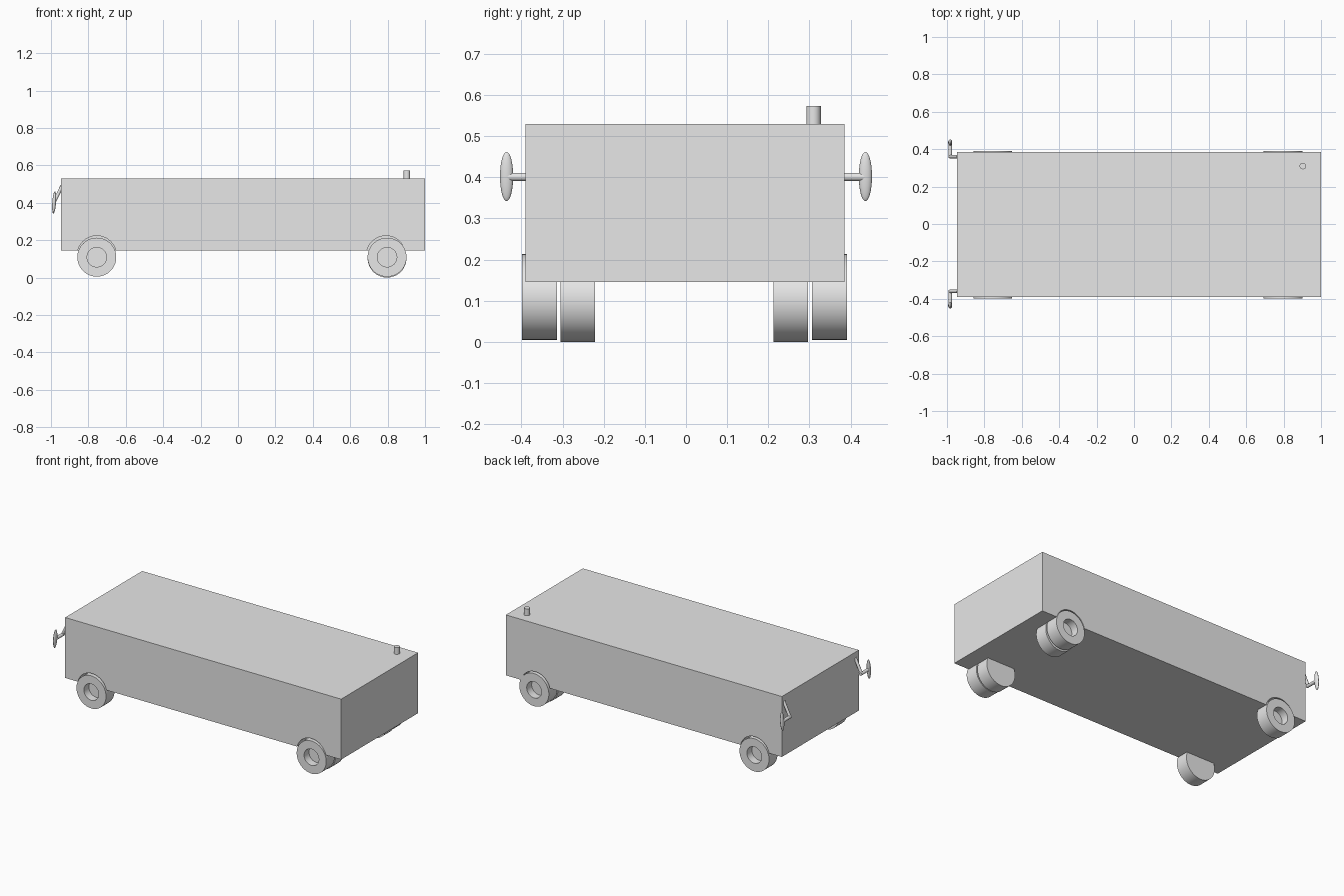
import bpy, bmesh, math
from mathutils import Vector, Matrix

if "Cube" in bpy.data.objects:
    bpy.data.objects.remove(bpy.data.objects["Cube"])

grey = bpy.data.materials.new("plain grey")
grey.diffuse_color = (0.8, 0.8, 0.8, 1)
grey.use_nodes = True
grey.node_tree.nodes["Principled BSDF"].inputs["Base Color"].default_value = grey.diffuse_color


def finish(bm, name, smooth=True):
    bmesh.ops.recalc_face_normals(bm, faces=bm.faces[:])
    mesh = bpy.data.meshes.new(name)
    bm.to_mesh(mesh)
    bm.free()
    mesh.materials.append(grey)
    ob = bpy.data.objects.new(name, mesh)
    bpy.context.collection.objects.link(ob)
    if smooth:
        bpy.ops.object.select_all(action='DESELECT')
        ob.select_set(True)
        bpy.context.view_layer.objects.active = ob
        bpy.ops.object.shade_smooth_by_angle(angle=math.radians(35))
    return ob


def add_rod(bm, a, b, r, seg=48):
    a, b = Vector(a), Vector(b)
    turn = (b - a).to_track_quat('Z', 'Y').to_matrix().to_4x4()
    return bmesh.ops.create_cone(bm, cap_ends=True, segments=seg, radius1=r, radius2=r,
                                 depth=(b - a).length,
                                 matrix=Matrix.Translation((a + b) / 2) @ turn)


def rod(name, a, b, r, seg=48):
    bm = bmesh.new()
    add_rod(bm, a, b, r, seg)
    return finish(bm, name)


# Wheel: flat inner face, round recess in the outer face
def wheel(name, x, y_in, y_out, z, r=0.104, hub=0.052, depth=0.05, seg=64):
    s = 1 if y_out > y_in else -1
    profile = [(0, y_in), (r, y_in), (r, y_out), (hub, y_out),
               (hub, y_out - s * depth), (0, y_out - s * depth)]
    bm = bmesh.new()
    verts = [bm.verts.new((x + p, y, z)) for p, y in profile]
    edges = [bm.edges.new(pair) for pair in zip(verts, verts[1:])]
    bmesh.ops.spin(bm, geom=verts + edges, cent=(x, 0, z), axis=(0, 1, 0),
                   angle=math.tau, steps=seg)
    bmesh.ops.remove_doubles(bm, verts=bm.verts[:], dist=1e-5)
    return finish(bm, name)


# Box body
bm = bmesh.new()
bmesh.ops.create_cube(bm, size=1, matrix=Matrix.Translation((0.0275, -0.0025, 0.3375))
                      @ Matrix.Diagonal((1.945, 0.775, 0.385, 1)))
body = finish(bm, "body", smooth=False)

FRONT_X, REAR_X = -0.755, 0.797
for side, label in ((-1, "near"), (1, "far")):
    outer = -0.399 if side < 0 else 0.391
    inner = outer - side * 0.085

    # Wheel wells cut into the body sides
    for x, end in ((FRONT_X, "front"), (REAR_X - 0.006, "rear")):
        cutter = rod(f"{end}_{label}_well_cutter", (x, inner, 0.119),
                     (x, outer + side * 0.05, 0.119), 0.1045, 64)
        cutter.hide_render = True
        cutter.hide_set(True)
        cut = body.modifiers.new("wheel well", 'BOOLEAN')
        cut.operation = 'DIFFERENCE'
        cut.solver = 'EXACT'
        cut.object = cutter

    # Single front wheels, paired rear wheels
    wheel(f"front_{label}_wheel", FRONT_X, inner, outer, 0.109)
    wheel(f"rear_{label}_outer_wheel", REAR_X, inner, outer, 0.109)
    wheel(f"rear_{label}_inner_wheel", REAR_X, inner - side * 0.093,
          inner - side * 0.009, 0.104)

    # Mirror: bent arm and flattened round head
    bm = bmesh.new()
    y = side * 0.36
    add_rod(bm, (-0.94, y, 0.492), (-0.984, y, 0.402), 0.009, 20)
    add_rod(bm, (-0.983, y - side * 0.008, 0.401), (-0.983, side * 0.435, 0.401), 0.010, 20)
    finish(bm, f"{label}_mirror_arm")
    bm = bmesh.new()
    bmesh.ops.create_uvsphere(bm, u_segments=32, v_segments=16, radius=1,
                              matrix=Matrix.Translation((-0.983, side * 0.436, 0.402))
                              @ Matrix.Rotation(math.radians(4), 4, 'Y')
                              @ Matrix.Diagonal((0.010, 0.016, 0.060, 1)))
    finish(bm, f"{label}_mirror_head")

# Exhaust stub on the roof
rod("exhaust_stub", (0.903, 0.31, 0.52), (0.903, 0.31, 0.573), 0.0175)
